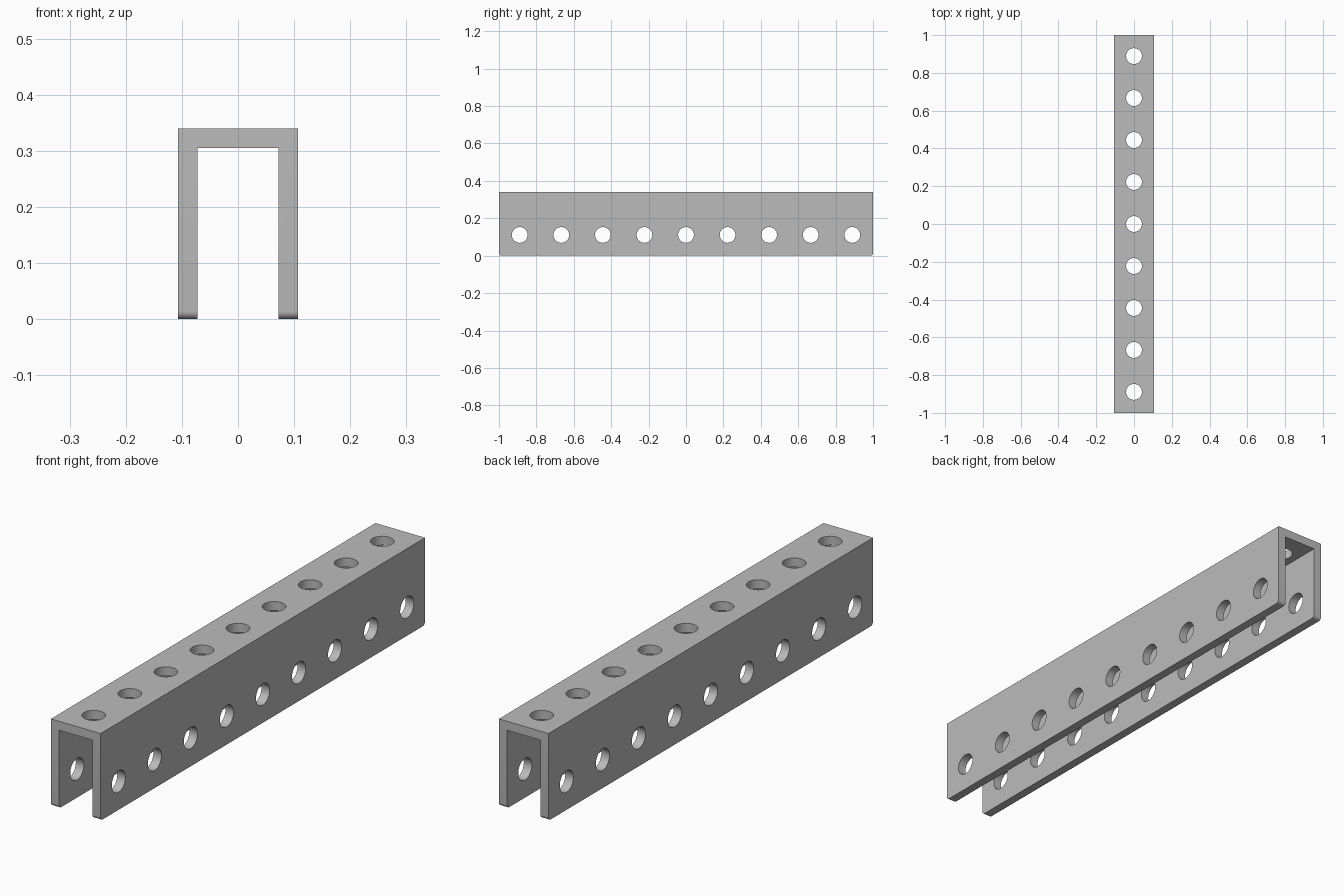
import bpy, bmesh, math
from mathutils import Matrix

cube = bpy.data.objects.get("Cube")
if cube:
    bpy.data.objects.remove(cube, do_unlink=True)

HALF_W, HEIGHT, WALL = 0.107, 0.34, 0.035
HOLES, PITCH, RADIUS, SIDE_Z = 9, 2 / 9, 0.042, 0.111


def new_object(name, bm):
    mesh = bpy.data.meshes.new(name)
    bmesh.ops.recalc_face_normals(bm, faces=bm.faces)
    bm.to_mesh(mesh)
    bm.free()
    obj = bpy.data.objects.new(name, mesh)
    bpy.context.collection.objects.link(obj)
    return obj


def cylinder(bm, depth, matrix):
    bmesh.ops.create_cone(bm, cap_ends=True, segments=40, radius1=RADIUS,
                          radius2=RADIUS, depth=depth, matrix=matrix)


# Channel: U profile swept along y
inner, roof = HALF_W - WALL, HEIGHT - WALL
right = [(inner, roof), (inner, 0), (HALF_W, 0), (HALF_W, HEIGHT)]
profile = right + [(-x, z) for x, z in reversed(right)]
bm = bmesh.new()
face = bm.faces.new([bm.verts.new((x, -1, z)) for x, z in profile])
swept = bmesh.ops.extrude_face_region(bm, geom=[face])["geom"]
bmesh.ops.translate(bm, vec=(0, 2, 0),
                    verts=[v for v in swept if isinstance(v, bmesh.types.BMVert)])

# Rounded lower corners at both ends of each wall
corners = [e for e in bm.edges
           if all(v.co.z < 0.001 for v in e.verts)
           and abs(e.verts[0].co.y - e.verts[1].co.y) < 0.001]
bmesh.ops.bevel(bm, geom=corners, offset=0.014, segments=6, profile=0.5, affect='EDGES')
channel = new_object("channel", bm)

# Hole cutters: a row down through the top, a row across both walls
bm = bmesh.new()
for i in range(HOLES):
    y = (i - (HOLES - 1) / 2) * PITCH
    cylinder(bm, 0.1, Matrix.Translation((0, y, HEIGHT - WALL / 2)))
    cylinder(bm, 0.4, Matrix.Translation((0, y, SIDE_Z)) @ Matrix.Rotation(math.pi / 2, 4, 'Y'))
cutter = new_object("hole_cutter", bm)
cutter.hide_render = True

cut = channel.modifiers.new("holes", 'BOOLEAN')
cut.operation, cut.solver, cut.object = 'DIFFERENCE', 'EXACT', cutter
bpy.context.view_layer.objects.active = channel
bpy.ops.object.select_all(action='DESELECT')
channel.select_set(True)
bpy.ops.object.modifier_apply(modifier=cut.name)
bpy.data.objects.remove(cutter, do_unlink=True)

# Plain grey metal
grey = bpy.data.materials.new("grey_metal")
grey.use_nodes = True
colour = (0.5, 0.5, 0.5, 1)
grey.diffuse_color = colour
grey.node_tree.nodes["Principled BSDF"].inputs["Base Color"].default_value = colour
channel.data.materials.clear()
channel.data.materials.append(grey)
bpy.ops.object.shade_smooth_by_angle(angle=math.radians(30))
